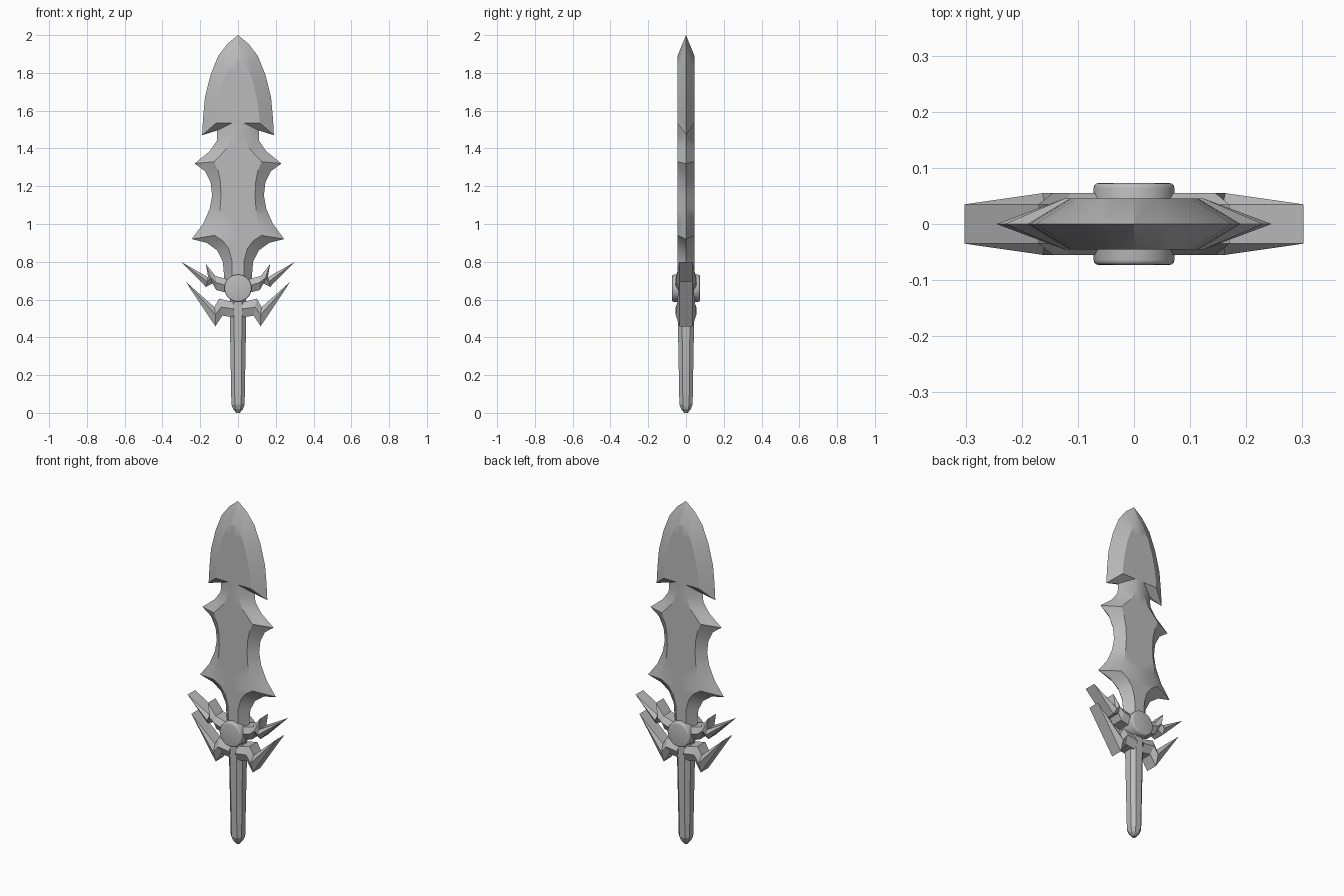
import bpy, bmesh, math
from mathutils import Matrix

cube = bpy.data.objects.get("Cube")
if cube:
    bpy.data.objects.remove(cube)

steel = bpy.data.materials.new("grey_steel")
steel.use_nodes = True
grey = (0.5, 0.5, 0.5, 1)
steel.diffuse_color = grey
steel.node_tree.nodes["Principled BSDF"].inputs["Base Color"].default_value = grey


def finish(name, bm, angle=30):
    bmesh.ops.remove_doubles(bm, verts=bm.verts, dist=0.0005)
    bmesh.ops.recalc_face_normals(bm, faces=bm.faces)
    mesh = bpy.data.meshes.new(name)
    bm.to_mesh(mesh)
    bm.free()
    mesh.materials.append(steel)
    obj = bpy.data.objects.new(name, mesh)
    bpy.context.collection.objects.link(obj)
    bpy.ops.object.select_all(action="DESELECT")
    obj.select_set(True)
    bpy.context.view_layer.objects.active = obj
    bpy.ops.object.shade_smooth_by_angle(angle=math.radians(angle))
    return obj


def add_face(bm, points):
    unique = list(dict.fromkeys(points))
    if len(unique) > 2:
        bm.faces.new([bm.verts.new(p) for p in unique])


def strip(bm, a, b):
    for i in range(len(a) - 1):
        add_face(bm, [a[i], a[i + 1], b[i + 1], b[i]])


# Blade: sharp edge (x, z) paired with the border of the flat centre (x, z)
blade = [
    ((0, 2), (0, 1.89)), ((.055, 1.955), (.035, 1.86)), ((.105, 1.89), (.06, 1.81)),
    ((.145, 1.79), (.083, 1.74)), ((.175, 1.67), (.103, 1.65)),
    ((.185, 1.56), (.112, 1.58)), ((.19, 1.47), (.115, 1.535)),
    ((.11, 1.495), (.03, 1.535)), ((.112, 1.44), (.032, 1.47)),
    ((.15, 1.385), (.055, 1.405)), ((.23, 1.32), (.125, 1.33)),
    ((.175, 1.28), (.105, 1.28)), ((.145, 1.22), (.093, 1.22)),
    ((.137, 1.15), (.09, 1.15)), ((.15, 1.08), (.095, 1.08)),
    ((.185, 1.0), (.108, 1.0)), ((.245, .92), (.125, .94)),
    ((.165, .9), (.08, .91)), ((.11, .86), (.05, .87)),
    ((.08, .8), (.033, .81)), ((.07, .68), (.03, .68)),
]
half = 0.045
bm = bmesh.new()
for side in (-1, 1):
    centre = [(0, side * half, f[1]) for e, f in blade]
    for x in (-1, 1):
        edge = [(x * e[0], 0, e[1]) for e, f in blade]
        flat = [(x * f[0], side * half, f[1]) for e, f in blade]
        strip(bm, edge, flat)
        strip(bm, flat, centre)
finish("blade", bm)


# Guard wings: upper rim, raised ridge and lower rim, meeting at a blunt tip
def wing(name, upper, ridge, lower, mirror):
    bm = bmesh.new()
    rim, high = 0.035, 0.055

    def place(points, y):
        return [(mirror * x, y, z) for x, z in points]

    for side in (-1, 1):
        crest = place(ridge[:-1], side * high) + place(ridge[-1:], side * rim)
        strip(bm, place(upper, side * rim), crest)
        strip(bm, crest, place(lower, side * rim))
    for border in (upper, lower):
        strip(bm, place(border, -rim), place(border, rim))
    finish(name, bm, 15)


tip = (.302, .8)
upper_wing = (
    [(.03, .7), (.12, .725), (.17, .788), (.158, .718), tip],
    [(.03, .665), (.115, .69), (.145, .715), (.163, .695), tip],
    [(.03, .63), (.115, .65), (.135, .685), (.17, .667), tip],
)
tip = (.277, .695)
lower_wing = (
    [(.02, .585), (.1, .605), (.125, .56), tip],
    [(.02, .55), (.09, .56), (.12, .52), tip],
    [(.02, .505), (.083, .515), (.12, .458), tip],
)
for label, mirror in (("left", 1), ("right", -1)):
    wing(label + "_upper_wing", *upper_wing, mirror)
    wing(label + "_lower_wing", *lower_wing, mirror)

# Grip: eight-sided tapered bar with a blunt pommel
bm = bmesh.new()
rings = [(0.01, .016, .016), (.017, .025, .024), (.045, .035, .035),
         (.48, .043, .043), (.66, .043, .043)]
loops = []
for z, rx, ry in rings:
    cut = 0.48
    corners = [(1, -cut), (1, cut), (cut, 1), (-cut, 1),
               (-1, cut), (-1, -cut), (-cut, -1), (cut, -1)]
    loops.append([(x * rx, y * ry, z) for x, y in corners])
for a, b in zip(loops, loops[1:]):
    strip(bm, a + a[:1], b + b[:1])
add_face(bm, [(x, y, 0) for x, y, z in [(p[0] * .7, p[1] * .7, 0) for p in loops[0]]])
base = [(p[0] * .7, p[1] * .7, 0) for p in loops[0]]
strip(bm, base + base[:1], loops[0] + loops[0][:1])
add_face(bm, loops[-1])
finish("grip", bm, 20)

# Round boss through the guard
bm = bmesh.new()
bmesh.ops.create_cone(bm, cap_ends=True, segments=32, radius1=.072, radius2=.072,
                      depth=.146, matrix=Matrix.Translation((0, 0, .66))
                      @ Matrix.Rotation(math.pi / 2, 4, "X"))
rims = [e for e in bm.edges if abs(e.verts[0].co.y - e.verts[1].co.y) < .001]
bmesh.ops.bevel(bm, geom=rims, offset=.009, segments=3, affect="EDGES", profile=.5)
finish("guard_boss", bm, 35)
